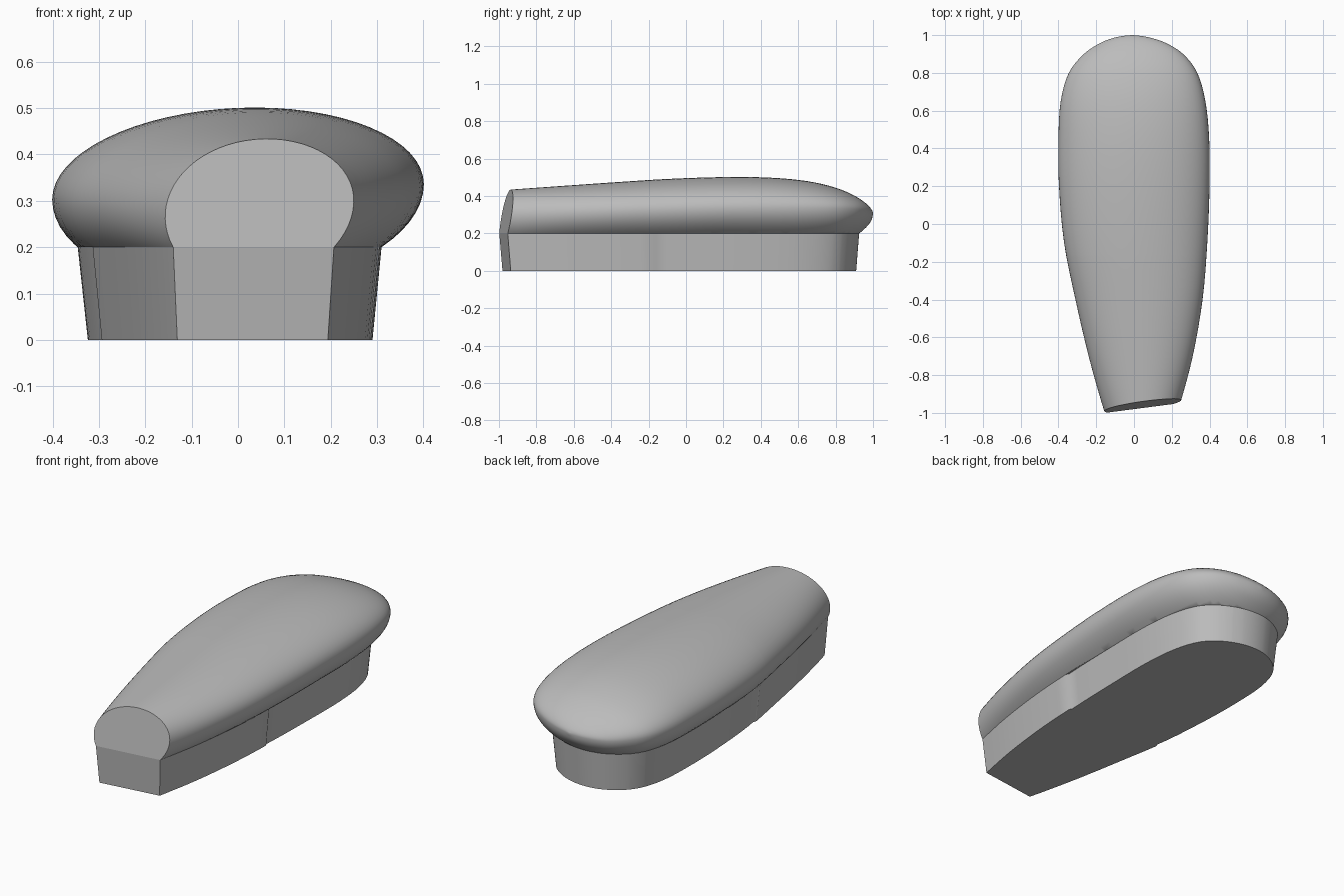
import bpy, bmesh, math
from mathutils import Vector

cube = bpy.data.objects.get("Cube")
if cube:
    bpy.data.objects.remove(cube, do_unlink=True)

SEAM_Z = 0.2      # height where the rounded shell meets the base
SEAM_Y = -0.16    # small step in the side walls of the base
TILT = 0.0165     # sideways lean of each cross-section
SEGMENTS = 64
STEPS = 4

grey = bpy.data.materials.new("plain grey")
grey.use_nodes = True
grey.diffuse_color = (0.5, 0.5, 0.5, 1)
grey.node_tree.nodes["Principled BSDF"].inputs["Base Color"].default_value = (0.5, 0.5, 0.5, 1)

# Stations along the shell: y, left edge, right edge, top, middle height, lower depth
STATIONS = [
    (-1.1, -.12, .2, .42, .27, .15),
    (-.95, -.17, .245, .432, .278, .16),
    (-.7, -.24, .311, .45, .288, .17),
    (-.4, -.31, .363, .471, .3, .185),
    (-.1, -.37, .388, .49, .31, .2),
    (.2, -.397, .4, .5, .318, .205),
    (.45, -.4, .398, .497, .32, .21),
    (.65, -.388, .378, .478, .32, .205),
    (.8, -.345, .335, .443, .318, .18),
    (.9, -.265, .26, .4, .314, .13),
    (.96, -.175, .165, .36, .31, .08),
    (.99, -.09, .07, .33, .308, .04),
    (1, -.015, -.005, .31, .306, .004),
]


def smooth_path(rows):
    """Catmull-Rom interpolation through the stations."""
    rows = [Vector(r) for r in rows]
    result = []
    for i in range(len(rows) - 1):
        a, b, c = rows[max(i - 1, 0)], rows[i], rows[i + 1]
        d = rows[min(i + 2, len(rows) - 1)]
        for k in range(STEPS):
            t = k / STEPS
            result.append(0.5 * (2 * b + (c - a) * t + (2 * a - 5 * b + 4 * c - d) * t**2
                                 + (3 * b - a - 3 * c + d) * t**3))
    return result + [rows[-1]]


def cross_section(bm, row):
    """Leaning oval with separate upper and lower depths."""
    y, left, right, top, mid, low = row
    half, centre = (right - left) / 2, (right + left) / 2
    lean = TILT * min(1, half / 0.2)
    ring = []
    for k in range(SEGMENTS):
        a = 2 * math.pi * k / SEGMENTS
        depth = top - mid if math.sin(a) > 0 else low
        z = mid + lean * math.cos(a) + depth * math.sin(a)
        ring.append(bm.verts.new((centre + half * math.cos(a), y, z)))
    return ring


def slice_mesh(bm, point, normal, cut=False):
    """Slice by a plane; with cut, drop the inner side and cap the opening."""
    geom = bm.verts[:] + bm.edges[:] + bm.faces[:]
    out = bmesh.ops.bisect_plane(bm, geom=geom, dist=1e-5, plane_co=point,
                                 plane_no=normal, clear_inner=cut)
    if cut:
        edges = [e for e in out["geom_cut"] if isinstance(e, bmesh.types.BMEdge)]
        return bmesh.ops.edgeloop_fill(bm, edges=edges)["faces"][0]


def finish(bm, name):
    bmesh.ops.recalc_face_normals(bm, faces=bm.faces[:])
    mesh = bpy.data.meshes.new(name)
    bm.to_mesh(mesh)
    bm.free()
    obj = bpy.data.objects.new(name, mesh)
    bpy.context.collection.objects.link(obj)
    mesh.materials.append(grey)
    bpy.ops.object.select_all(action='DESELECT')
    obj.select_set(True)
    bpy.context.view_layer.objects.active = obj
    bpy.ops.object.shade_smooth_by_angle(angle=math.radians(35))
    return obj


# Rounded shell, lofted and then cut flat at the front and underneath
bm = bmesh.new()
rings = [cross_section(bm, row) for row in smooth_path(STATIONS)]
for r, s in zip(rings, rings[1:]):
    for k in range(SEGMENTS):
        n = (k + 1) % SEGMENTS
        bm.faces.new((r[k], r[n], s[n], s[k]))
bm.faces.new(rings[-1])
for y in (SEAM_Y - 0.015, SEAM_Y):
    slice_mesh(bm, (0, y, 0), (0, 1, 0))
slice_mesh(bm, (0, -.98, SEAM_Z), (-.13, 1, -.15), cut=True)
underside = slice_mesh(bm, (0, 0, SEAM_Z), (0, 0, 1), cut=True)
outline = [v.co.copy() for v in underside.verts]
finish(bm, "rounded_shell")

# Tapered base following the shell's lower outline, with a small side step
bm = bmesh.new()
upper, lower = [], []
for p in outline:
    inset = 1.0
    if p.y > SEAM_Y - 0.005:
        inset = 1 - 0.03 * max(0, 1 - (p.y - SEAM_Y) / 0.4)
    upper.append(bm.verts.new((p.x * inset, p.y, SEAM_Z)))
    lower.append(bm.verts.new((p.x * inset * 0.937, p.y * 0.983, 0)))
for k in range(len(upper)):
    n = (k + 1) % len(upper)
    bm.faces.new((upper[k], upper[n], lower[n], lower[k]))
bm.faces.new(lower)
bm.faces.new(upper)
finish(bm, "tapered_base")
